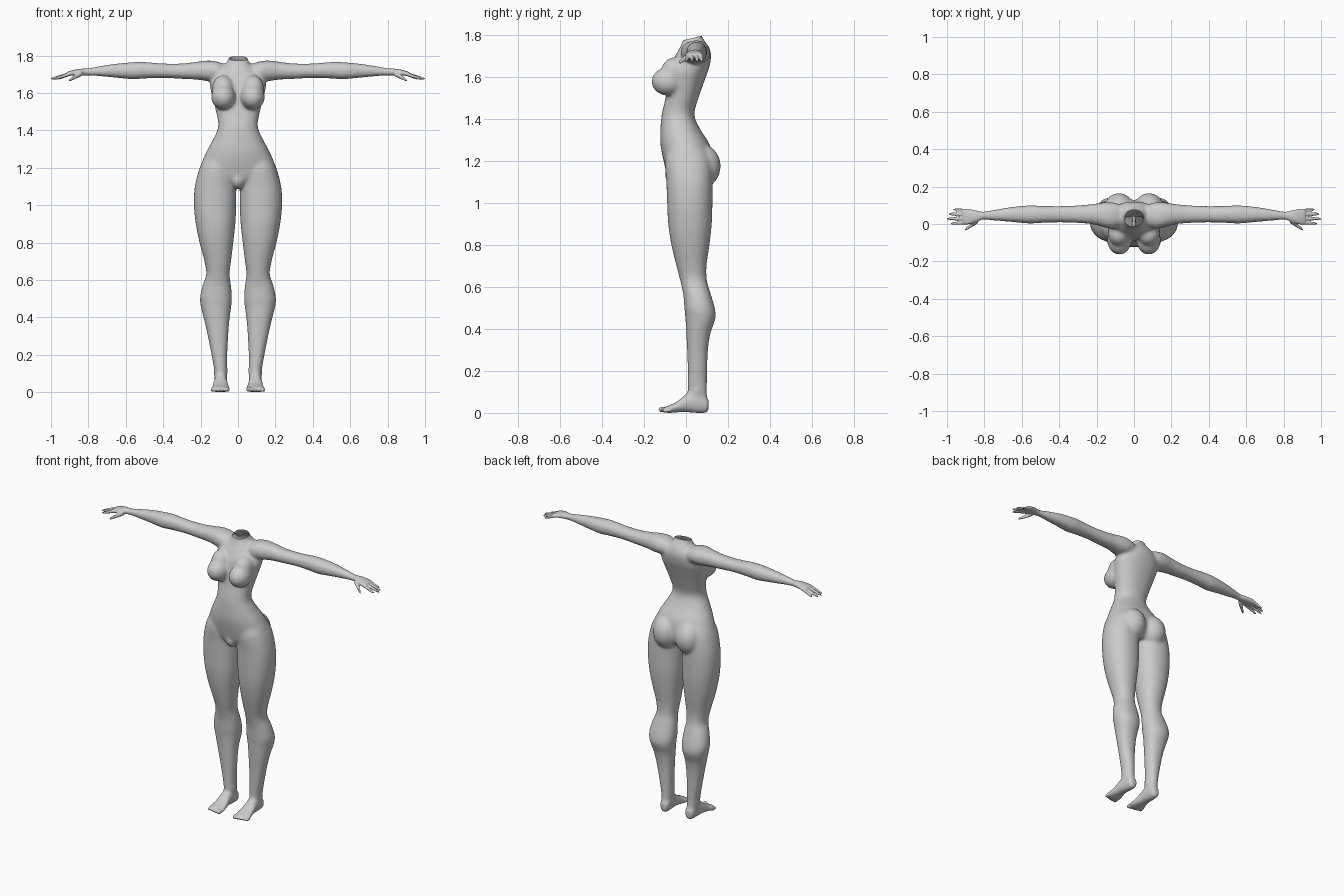
import bpy, bmesh, math
from mathutils import Matrix, Vector

bm = bmesh.new()
SEG, SUB = 32, 5


def spline(p, i, t):
    # Catmull-Rom value between ring i and ring i+1
    a, b, c, d = p[max(i - 1, 0)], p[i], p[i + 1], p[min(i + 2, len(p) - 1)]
    return [0.5 * (2 * q + (r - o) * t + (2 * o - 5 * q + 4 * r - s) * t * t
                   + (3 * q - o - 3 * r + s) * t ** 3)
            for o, q, r, s in zip(a, b, c, d)]


def loft(axis, rings, side=1, power=2.2):
    # rings: (position on axis, min and max on first other axis, min and max on second)
    other = [k for k in range(3) if k != axis]
    path = [spline(rings, i, j / SUB) for i in range(len(rings) - 1) for j in range(SUB)]
    path.append(rings[-1])
    loops = []
    for t, u0, u1, v0, v1 in path:
        loop = []
        for k in range(SEG):
            c, s = math.cos(2 * math.pi * k / SEG), math.sin(2 * math.pi * k / SEG)
            co = [0, 0, 0]
            co[axis] = t
            co[other[0]] = (u0 + u1) / 2 + (u1 - u0) / 2 * math.copysign(abs(c) ** (2 / power), c)
            co[other[1]] = (v0 + v1) / 2 + (v1 - v0) / 2 * math.copysign(abs(s) ** (2 / power), s)
            co[0] *= side
            loop.append(bm.verts.new(co))
        loops.append(loop)
    faces = [bm.faces.new((a[k], a[(k + 1) % SEG], b[(k + 1) % SEG], b[k]))
             for a, b in zip(loops, loops[1:]) for k in range(SEG)]
    faces += [bm.faces.new(loops[0]), bm.faces.new(loops[-1])]
    bmesh.ops.recalc_face_normals(bm, faces=faces)


def ball(center, radii, side=1):
    m = Matrix.Translation((center[0] * side, center[1], center[2])) @ Matrix.Diagonal((*radii, 1))
    bmesh.ops.create_uvsphere(bm, u_segments=24, v_segments=16, radius=1, matrix=m)


def finger(a, b, ra, rb, side):
    rings = []
    for t, k in ((0, 1), (.35, 1), (.7, 1), (.92, .85), (1, .4)):
        p, r = Vector(a).lerp(Vector(b), t), (ra + (rb - ra) * t) * k
        rings.append((p.x, p.y - r, p.y + r, p.z - r, p.z + r))
    loft(0, rings, side, 2)


# Torso from neck to crotch
torso = [(1.82, .046, .005, .07), (1.785, .05, -.012, .08), (1.76, .065, -.02, .098),
         (1.735, .09, -.032, .113), (1.70, .13, -.052, .12), (1.65, .15, -.075, .112),
         (1.60, .143, -.085, .095), (1.50, .118, -.098, .06), (1.42, .106, -.116, .04),
         (1.35, .135, -.122, .068), (1.28, .172, -.122, .112), (1.2, .2, -.107, .128),
         (1.14, .17, -.09, .12), (1.105, .08, -.06, .09)]
loft(2, [(z, -w, w, f, b) for z, w, f, b in torso])
ball((0, -.05, 1.135), (.04, .052, .05))

leg = [(1.26, .04, .175, -.08, .09), (1.2, .012, .205, -.1, .12), (1.1, .009, .231, -.094, .126),
       (1.0, .009, .236, -.09, .126), (.9, .014, .226, -.085, .123), (.8, .025, .206, -.07, .112),
       (.7, .037, .18, -.046, .098), (.63, .045, .17, -.028, .1), (.57, .037, .19, -.014, .117),
       (.5, .032, .204, -.008, .137), (.45, .037, .197, -.003, .141), (.38, .046, .18, .001, .117),
       (.3, .052, .162, .005, .105), (.2, .057, .142, .008, .101), (.12, .058, .128, .008, .1),
       (.06, .06, .124, .01, .1)]
foot = [(.108, .075, .105, .02, .06), (.095, .062, .118, .002, .085), (.05, .058, .125, 0, .11),
        (0, .056, .13, .004, .09), (-.04, .05, .135, .003, .056), (-.08, .043, .144, 0, .036),
        (-.105, .046, .14, .003, .027)]
arm = [(.06, .0, .1, 1.675, 1.75), (.11, -.025, .115, 1.665, 1.768), (.16, -.018, .116, 1.663, 1.774),
       (.22, -.002, .107, 1.671, 1.767), (.3, .005, .1, 1.675, 1.758), (.4, .008, .096, 1.68, 1.758),
       (.5, .005, .098, 1.677, 1.766), (.56, .002, .1, 1.673, 1.765), (.65, .01, .092, 1.681, 1.757),
       (.75, .018, .076, 1.69, 1.742), (.81, .022, .067, 1.693, 1.731), (.85, .008, .074, 1.694, 1.729),
       (.89, -.003, .082, 1.692, 1.72), (.915, .0, .08, 1.692, 1.712)]

for s in (1, -1):
    # Chest and hip masses
    ball((.078, -.085, 1.578), (.066, .08, .068), s)
    ball((.08, -.055, 1.62), (.06, .065, .075), s)
    ball((.08, .073, 1.175), (.085, .093, .105), s)
    # Leg, foot and toes
    loft(2, leg, s)
    loft(1, foot, s)
    for i, r in enumerate((.014, .0105, .01, .0095, .009)):
        ball((.058 + .0195 * i, -.109 + .0045 * i, r + .002), (r, .022, r), s)
    # Ankle bones
    ball((.118, .055, .105), (.014, .018, .018), s)
    ball((.064, .045, .115), (.012, .018, .018), s)
    # Arm and hand
    loft(0, arm, s)
    for y0, y1, tip in ((.007, .002, .98), (.029, .028, 1.0), (.051, .054, .992), (.071, .077, .965)):
        finger((.89, y0, 1.705), (tip, y1, 1.675), .0105, .0075, s)
    finger((.835, .018, 1.705), (.905, -.032, 1.667), .015, .0085, s)

# Fuse the parts into one skin
mesh = bpy.data.meshes.new("fused_parts")
bm.to_mesh(mesh)
bm.free()
body = bpy.data.objects.new("body", mesh)
bpy.context.collection.objects.link(body)
rem = body.modifiers.new("fuse", 'REMESH')
rem.mode = 'VOXEL'
rem.voxel_size = .005
skin = bpy.data.meshes.new_from_object(body.evaluated_get(bpy.context.evaluated_depsgraph_get()))
body.modifiers.clear()

# Relax the joins, keeping fingers and toes crisp, then open the neck
bm = bmesh.new()
bm.from_mesh(skin)
soft = [v for v in bm.verts if abs(v.co.x) < .82 and v.co.z > .06]
for n in range(24):
    bmesh.ops.smooth_vert(bm, verts=soft, factor=.5, use_axis_x=True, use_axis_y=True, use_axis_z=True)
for n in range(2):
    bmesh.ops.smooth_vert(bm, verts=bm.verts[:], factor=.5, use_axis_x=True, use_axis_y=True, use_axis_z=True)
bmesh.ops.bisect_plane(bm, geom=bm.verts[:] + bm.edges[:] + bm.faces[:], plane_co=(0, .03, 1.785),
                       plane_no=(0, -.25, 1), clear_outer=True)
for f in bm.faces:
    f.smooth = True
bm.to_mesh(skin)
bm.free()
body.data = skin
